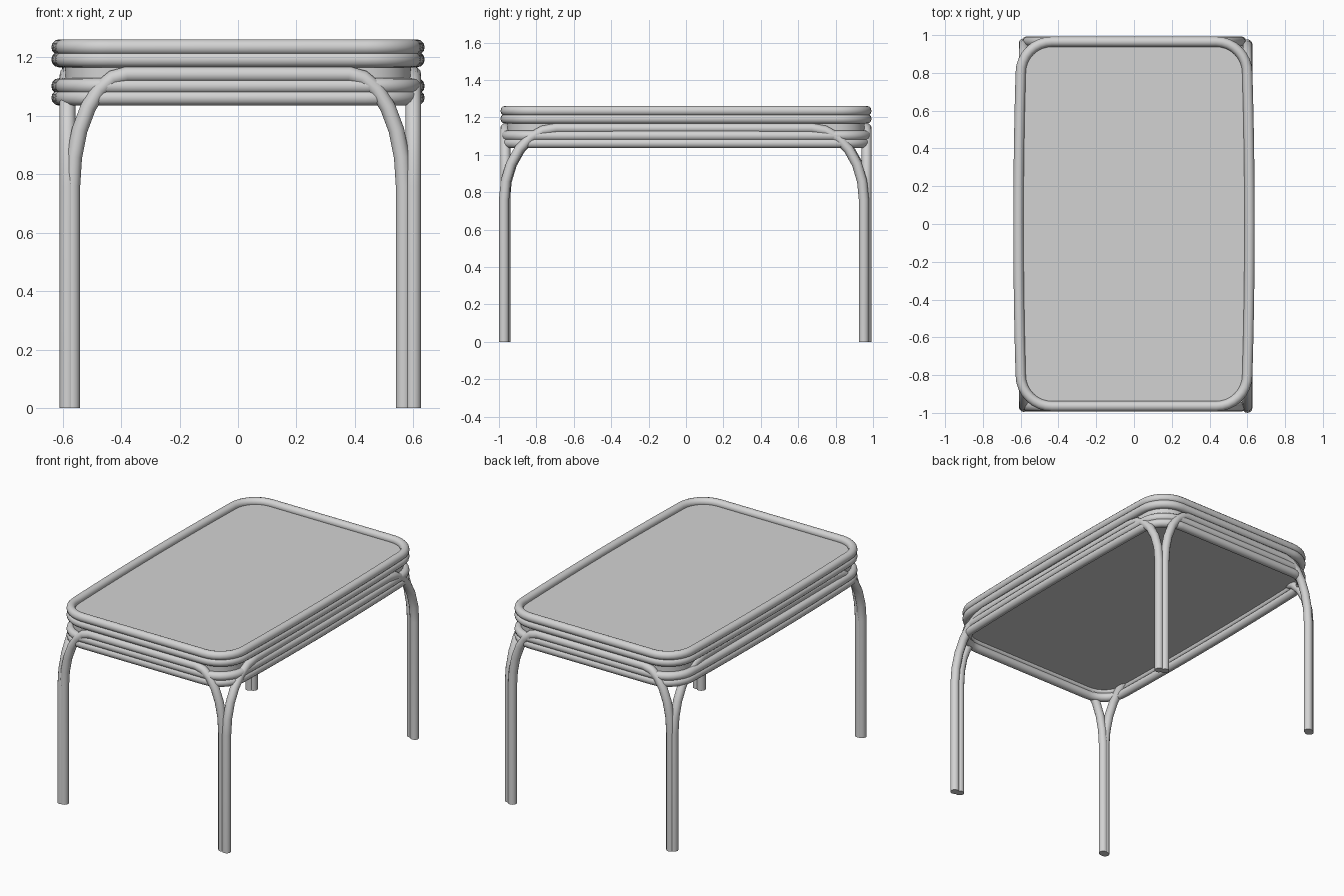
import bpy
import bmesh
from math import sin, cos, radians, pi

cube = bpy.data.objects.get("Cube")
if cube:
    bpy.data.objects.remove(cube, do_unlink=True)

grey = bpy.data.materials.new("warm_grey")
grey.use_nodes = True
colour = (0.65, 0.65, 0.65, 1)
grey.diffuse_color = colour
grey.node_tree.nodes["Principled BSDF"].inputs["Base Color"].default_value = colour


def finish(name, mesh):
    """Link a mesh as a smooth shaded part."""
    mesh.materials.clear()
    mesh.materials.append(grey)
    obj = bpy.data.objects.new(name, mesh)
    bpy.context.collection.objects.link(obj)
    bpy.ops.object.select_all(action="DESELECT")
    obj.select_set(True)
    bpy.context.view_layer.objects.active = obj
    bpy.ops.object.shade_smooth_by_angle(angle=radians(40))
    return obj


def tube(name, points, radius, closed=False):
    """Sweep a round section along a path."""
    curve = bpy.data.curves.new(name + "_path", "CURVE")
    curve.dimensions = "3D"
    curve.bevel_depth = radius
    curve.bevel_resolution = 4
    curve.use_fill_caps = not closed
    spline = curve.splines.new("POLY")
    spline.points.add(len(points) - 1)
    for p, co in zip(spline.points, points):
        p.co = (*co, 1)
    spline.use_cyclic_u = closed
    helper = bpy.data.objects.new(name + "_path", curve)
    bpy.context.collection.objects.link(helper)
    bpy.context.view_layer.update()
    graph = bpy.context.evaluated_depsgraph_get()
    mesh = bpy.data.meshes.new_from_object(helper.evaluated_get(graph))
    bpy.data.objects.remove(helper, do_unlink=True)
    return finish(name, mesh)


def rounded_outline(hx, hy, r, z, bow=0.012):
    """Rounded rectangle whose long sides bow out slightly."""
    points = []
    for i, (sx, sy) in enumerate([(1, 1), (-1, 1), (-1, -1), (1, -1)]):
        for k in range(9):
            a = i * pi / 2 + k * pi / 16
            points.append((sx * (hx - bow - r) + r * cos(a),
                           sy * (hy - r) + r * sin(a), z))
        if sx == sy:
            continue
        # points along the bowed long side that follows this corner
        y0 = sy * (hy - r)
        for k in range(1, 8):
            y = y0 * (1 - k / 4)
            points.append((sx * (hx - bow * (y / y0) ** 2), y, z))
    return points


# Stacked rim tubes, two around the top and two around the apron
for name, z in [("upper_rim_top", 1.235), ("upper_rim_bottom", 1.193),
                ("lower_rim_top", 1.102), ("lower_rim_bottom", 1.062)]:
    tube(name, rounded_outline(0.612, 0.965, 0.165, z), 0.027, closed=True)

# Tabletop slab, recessed from the rims above and below
bm = bmesh.new()
base = bm.faces.new([bm.verts.new(p) for p in rounded_outline(0.602, 0.955, 0.155, 1.1)])
top = bmesh.ops.extrude_face_region(bm, geom=[base])["geom"]
bmesh.ops.translate(bm, vec=(0, 0, 0.128),
                    verts=[g for g in top if isinstance(g, bmesh.types.BMVert)])
bmesh.ops.recalc_face_normals(bm, faces=bm.faces)
slab = bpy.data.meshes.new("tabletop_slab")
bm.to_mesh(slab)
bm.free()
finish("tabletop_slab", slab)


def arch(half, bend, top_z=1.142, spring_z=0.76):
    """Half-profile of a bent leg pair, mirrored into a full arch."""
    side = [(half, 0)]
    for k in range(7):
        a = k * pi / 12
        side.append((half - bend + bend * cos(a),
                     spring_z + (top_z - spring_z) * sin(a)))
    return side + [(-u, z) for u, z in reversed(side)]


# Bent tube legs: one arch on each side of the table
for name, y in [("front_leg_arch", -0.966), ("back_leg_arch", 0.966)]:
    tube(name, [(x, y, z) for x, z in arch(0.567, 0.187)], 0.027)
for name, x, shift in [("right_leg_arch", -0.583, -0.006), ("left_leg_arch", 0.6, -0.011)]:
    tube(name, [(x, y + shift, z) for y, z in arch(0.962, 0.28)], 0.027)
